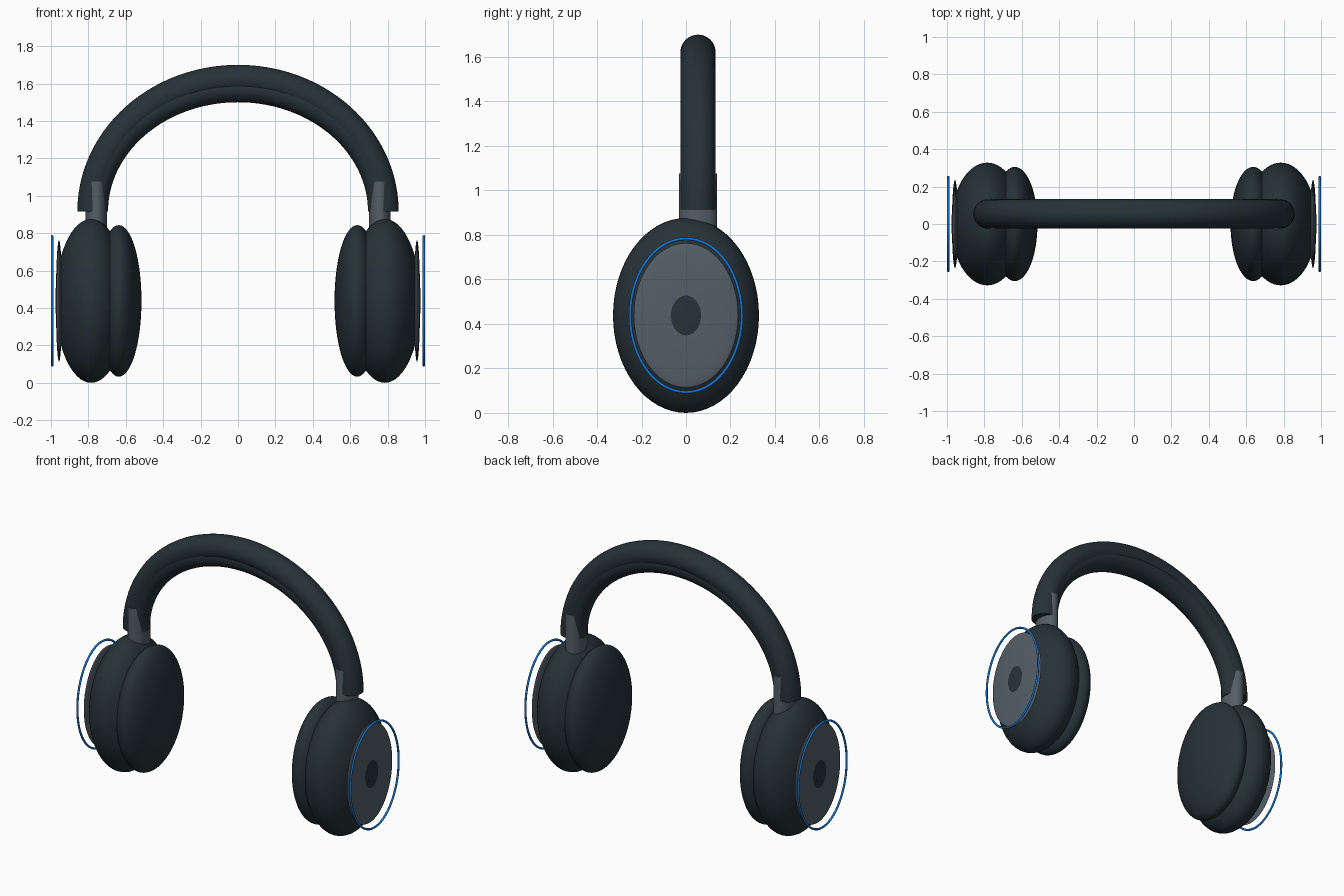
import bpy, bmesh, math
from mathutils import Matrix, Vector

cube = bpy.data.objects.get("Cube")
if cube:
    bpy.data.objects.remove(cube, do_unlink=True)


def material(name, rgb):
    mat = bpy.data.materials.new(name)
    mat.use_nodes = True
    mat.diffuse_color = (*rgb, 1)
    mat.node_tree.nodes["Principled BSDF"].inputs["Base Color"].default_value = (*rgb, 1)
    return mat


DARK = material("dark slate", (0.0194, 0.0319, 0.0395))
GREY = material("mid grey", (0.089, 0.114, 0.136))
BLUE = material("accent blue", (0.0075, 0.18, 0.645))


def finish(name, bm, mat):
    bmesh.ops.recalc_face_normals(bm, faces=bm.faces)
    mesh = bpy.data.meshes.new(name)
    bm.to_mesh(mesh)
    bm.free()
    mesh.materials.append(mat)
    obj = bpy.data.objects.new(name, mesh)
    bpy.context.collection.objects.link(obj)
    bpy.ops.object.select_all(action="DESELECT")
    obj.select_set(True)
    bpy.context.view_layer.objects.active = obj
    bpy.ops.object.shade_smooth_by_angle(angle=math.radians(40))
    return obj


def ellipsoid(name, centre, radii, mat):
    """Squashed sphere with its poles along x."""
    bm = bmesh.new()
    bmesh.ops.create_uvsphere(bm, u_segments=64, v_segments=32, radius=1)
    turn = Matrix.Rotation(math.pi / 2, 4, "Y")
    bm.transform(Matrix.Translation(centre) @ Matrix.Diagonal((*radii, 1)) @ turn)
    return finish(name, bm, mat)


def sweep(name, path, section, mat, closed=False):
    """Sweep an oval through (point, outward, sideways) frames."""
    bm = bmesh.new()
    sides = 32
    angles = [math.tau * k / sides for k in range(sides)]
    rings = [[bm.verts.new(p + out * section[0] * math.cos(a) + side * section[1] * math.sin(a))
              for a in angles] for p, out, side in path]
    pairs = list(zip(rings, rings[1:]))
    if closed:
        pairs.append((rings[-1], rings[0]))
    else:
        bm.faces.new(rings[0])
        bm.faces.new(rings[-1])
    for r, s in pairs:
        for k in range(sides):
            n = (k + 1) % sides
            bm.faces.new((r[k], r[n], s[n], s[k]))
    return finish(name, bm, mat)


BAND_Y, BAND_Z, CUP_Z = 0.054, 0.915, 0.438


def arch(width, height, steps=72):
    """Half-ellipse path over the head."""
    frames = []
    for i in range(steps + 1):
        t = math.pi * i / steps
        point = Vector((width * math.cos(t), BAND_Y, BAND_Z + height * math.sin(t)))
        out = Vector((height * math.cos(t), 0, width * math.sin(t))).normalized()
        frames.append((point, out, Vector((0, 1, 0))))
    return frames


def hoop(x, ry, rz, steps=96):
    """Upright oval path in the y-z plane."""
    frames = []
    for i in range(steps):
        t = math.tau * i / steps
        point = Vector((x, ry * math.cos(t), CUP_Z + rz * math.sin(t)))
        out = Vector((0, rz * math.cos(t), ry * math.sin(t))).normalized()
        frames.append((point, out, Vector((1, 0, 0))))
    return frames


# Headband and its inner padding
sweep("headband", arch(0.78, 0.706), (0.079, 0.079), DARK)
sweep("headband_padding", arch(0.765, 0.655), (0.07, 0.073), DARK)

# Ear cups, cushions, cover plates, accent rings and sliders
for label, s in (("left", 1), ("right", -1)):
    ellipsoid(label + "_ear_cup", (s * 0.785, 0, CUP_Z), (0.192, 0.328, 0.438), DARK)
    ellipsoid(label + "_ear_cushion", (s * 0.637, 0, CUP_Z), (0.121, 0.305, 0.405), DARK)
    ellipsoid(label + "_cover_plate", (s * 0.957, 0, CUP_Z), (0.0165, 0.235, 0.325), GREY)
    sweep(label + "_accent_ring", hoop(s * 0.9935, 0.251, 0.345), (0.0065, 0.0065), BLUE, True)
    post = [(Vector((s * 0.758, BAND_Y, z)), Vector((1, 0, 0)), Vector((0, 1, 0)))
            for z in (0.78, 1.075)]
    sweep(label + "_slider", post, (0.057, 0.085), GREY)
